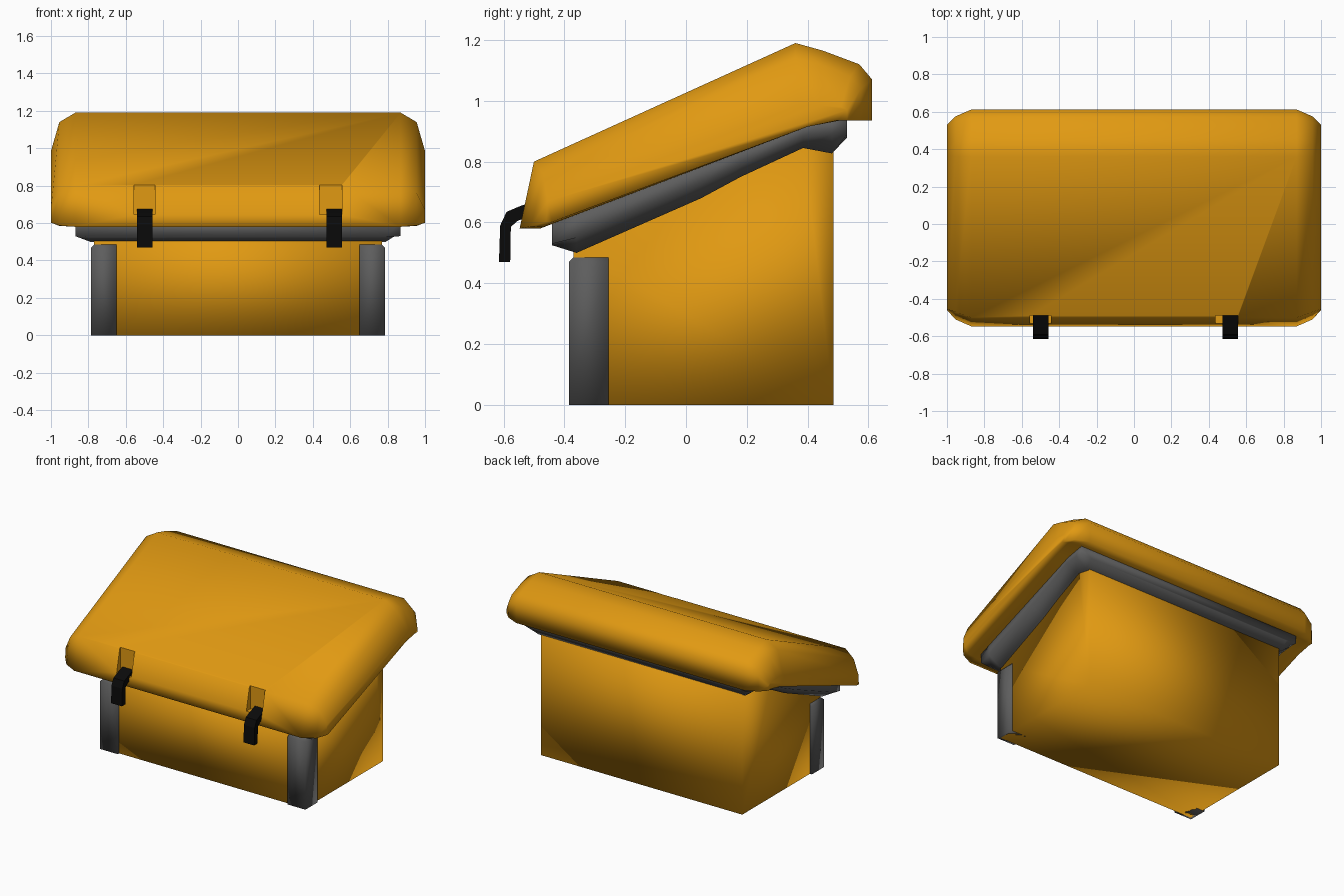
import bpy, bmesh

if "Cube" in bpy.data.objects:
    bpy.data.objects.remove(bpy.data.objects["Cube"])


def material(name, rgb):
    m = bpy.data.materials.new(name)
    m.diffuse_color = (*rgb, 1)
    m.use_nodes = True
    m.node_tree.nodes["Principled BSDF"].inputs["Base Color"].default_value = m.diffuse_color
    return m


ORANGE = material("orange", (0.75, 0.32, 0.006))
GREY = material("dark grey", (0.11, 0.11, 0.11))
BLACK = material("black", (0.003, 0.003, 0.003))


def loft(name, sections, mat, smooth=True):
    """Skin matching closed cross-sections and cap both ends."""
    bm = bmesh.new()
    rings = [[bm.verts.new(p) for p in s] for s in sections]
    n = len(rings[0])
    for a, b in zip(rings, rings[1:]):
        for i in range(n):
            j = (i + 1) % n
            bm.faces.new((a[i], a[j], b[j], b[i]))
    bm.faces.new(rings[0])
    bm.faces.new(rings[-1])
    bmesh.ops.recalc_face_normals(bm, faces=bm.faces[:])
    for f in bm.faces:
        f.smooth = smooth
    me = bpy.data.meshes.new(name)
    bm.to_mesh(me)
    bm.free()
    me.materials.append(mat)
    ob = bpy.data.objects.new(name, me)
    bpy.context.collection.objects.link(ob)
    return ob


def at_x(x, profile):
    return [(x, y, z) for y, z in profile]


# Body: box with a sloping top
body = [(-0.37, 0), (0.485, 0), (0.485, 0.85), (0.385, 0.87), (0.18, 0.775), (-0.37, 0.525)]
loft("body", [at_x(-0.77, body), at_x(0.77, body)], ORANGE)

# Front corner posts
for s, side in ((-1, "left"), (1, "right")):
    def ring(z, c):
        return [(s * 0.65, -0.385 + c, z), (s * (0.785 - c), -0.385 + c, z),
                (s * (0.785 - c), -0.255, z), (s * 0.65, -0.255, z)]
    loft(side + "_corner_post", [ring(0, 0), ring(0.47, 0), ring(0.5, 0.03)], GREY)

# Rim: chamfered flange under the lid (y, top, side bottom, inner bottom)
rim = [(-0.44, 0.61, 0.53, 0.525), (-0.36, 0.64, 0.55, 0.50), (0.05, 0.80, 0.725, 0.68),
       (0.18, 0.85, 0.785, 0.75), (0.385, 0.93, 0.88, 0.845), (0.48, 0.95, 0.89, 0.827),
       (0.53, 0.945, 0.89, 0.88)]
loft("rim", [[(-0.87, y, t), (-0.87, y, m), (-0.79, y, b),
              (0.79, y, b), (0.87, y, m), (0.87, y, t)] for y, t, m, b in rim], GREY)

# Lid: side profile lofted across, shrinking towards each end
full = [(-0.547, 0.58), (-0.5, 0.80), (0.36, 1.19), (0.45, 1.165), (0.57, 1.12),
        (0.612, 1.07), (0.612, 0.935), (0.53, 0.94), (0.4, 0.915), (-0.48, 0.58)]
mid = [(-0.51, 0.587), (-0.47, 0.76), (0.36, 1.14), (0.44, 1.12), (0.54, 1.08),
       (0.575, 1.04), (0.575, 0.935), (0.52, 0.938), (0.4, 0.915), (-0.47, 0.585)]
end = [(-0.46, 0.602), (-0.455, 0.67), (0.37, 0.985), (0.44, 0.985), (0.51, 0.98),
       (0.53, 0.97), (0.53, 0.936), (0.5, 0.936), (0.4, 0.915), (-0.44, 0.602)]
lid = loft("lid", [at_x(x, p) for x, p in
                   ((-1, end), (-0.955, mid), (-0.87, full),
                    (0.87, full), (0.955, mid), (1, end))], ORANGE)

# Strap notches cut in the lid front
notch = [(-0.7, 0.645), (-0.49, 0.645), (-0.49, 0.9), (-0.7, 0.9)]
for x0, x1 in ((-0.555, -0.443), (0.437, 0.555)):
    cutter = loft("notch_cutter", [at_x(x0, notch), at_x(x1, notch)], ORANGE, False)
    cutter.hide_render = True
    mod = lid.modifiers.new("notch", 'BOOLEAN')
    mod.operation = 'DIFFERENCE'
    mod.solver = 'EXACT'
    mod.object = cutter
    bpy.context.view_layer.objects.active = lid
    bpy.ops.object.modifier_apply(modifier=mod.name)
    bpy.data.objects.remove(cutter)

# Hanging straps
strap = [(-0.488, 0.675), (-0.55, 0.652), (-0.59, 0.635), (-0.611, 0.59), (-0.615, 0.47),
         (-0.578, 0.47), (-0.576, 0.585), (-0.555, 0.605), (-0.488, 0.63)]
for side, x0, x1 in (("left", -0.54, -0.457), ("right", 0.473, 0.555)):
    loft(side + "_strap", [at_x(x0, strap), at_x(x1, strap)], BLACK, False)
